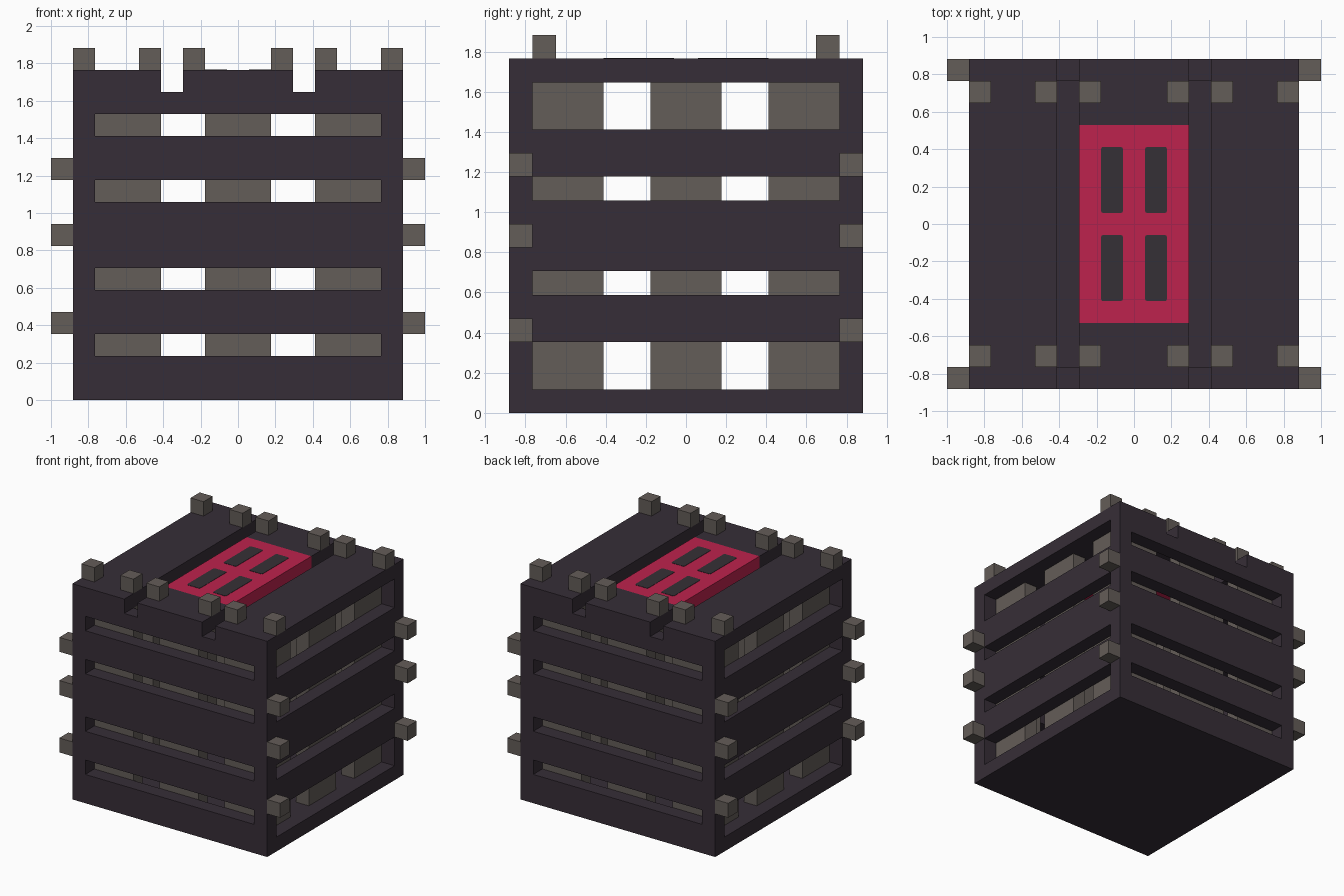
import bpy
import bmesh
from mathutils import Vector

cube = bpy.data.objects.get("Cube")
if cube:
    bpy.data.objects.remove(cube, do_unlink=True)

U = 2 / 17          # one module; every part sits on this grid


def material(name, rgb):
    m = bpy.data.materials.new(name)
    m.use_nodes = True
    m.diffuse_color = (*rgb, 1)
    m.node_tree.nodes["Principled BSDF"].inputs["Base Color"].default_value = (*rgb, 1)
    return m


DARK = material("dark plum", (0.037, 0.027, 0.038))
GREY = material("warm grey", (0.127, 0.109, 0.098))
RED = material("crimson", (0.51, 0.016, 0.075))
CHARCOAL = material("charcoal", (0.036, 0.030, 0.037))


def finish(name, bm, mat):
    mesh = bpy.data.meshes.new(name)
    bm.to_mesh(mesh)
    bm.free()
    mesh.materials.append(mat)
    obj = bpy.data.objects.new(name, mesh)
    bpy.context.collection.objects.link(obj)
    return obj


def box(name, lo, hi, mat, round_corners=0):
    """Box between two corners given in modules."""
    bm = bmesh.new()
    bmesh.ops.create_cube(bm, size=1)
    lo, hi = Vector(lo) * U, Vector(hi) * U
    for v in bm.verts:
        v.co = Vector(lo[i] + (v.co[i] + 0.5) * (hi[i] - lo[i]) for i in range(3))
    if round_corners:
        upright = [e for e in bm.edges
                   if (e.verts[0].co - e.verts[1].co).xy.length < 1e-6]
        bmesh.ops.bevel(bm, geom=upright, offset=round_corners, segments=3,
                        profile=0.5, affect='EDGES')
    return finish(name, bm, mat)


def solid_from_cells(name, cuts, is_solid, mat):
    """Closed mesh around all grid cells whose centre passes the rule."""
    bm = bmesh.new()
    verts = {}

    def vert(idx):
        if idx not in verts:
            verts[idx] = bm.verts.new([cuts[a][idx[a]] * U for a in range(3)])
        return verts[idx]

    def filled(idx):
        if any(i < 0 or i >= len(cuts[a]) - 1 for a, i in enumerate(idx)):
            return False
        return is_solid(*[(cuts[a][i] + cuts[a][i + 1]) / 2 for a, i in enumerate(idx)])

    nx, ny, nz = (len(c) - 1 for c in cuts)
    for cell in ((i, j, k) for i in range(nx) for j in range(ny) for k in range(nz)):
        if not filled(cell):
            continue
        for axis in range(3):
            for side in (0, 1):
                near = list(cell)
                near[axis] += 2 * side - 1
                if filled(tuple(near)):
                    continue
                b, c = (axis + 1) % 3, (axis + 2) % 3
                ring = []
                for db, dc in ((0, 0), (1, 0), (1, 1), (0, 1)):
                    p = list(cell)
                    p[axis] += side
                    p[b] += db
                    p[c] += dc
                    ring.append(vert(tuple(p)))
                bm.faces.new(ring if side else ring[::-1])
    return finish(name, bm, mat)


# Crate shell: hollow box with slotted walls, two lid grooves and a panel opening
def shell_rule(x, y, z):
    ax, ay = abs(x), abs(y)
    if z < 1:
        return True                                   # floor
    if z > 14:                                        # lid planks
        return not (2.5 < ax < 3.5) and not (ax < 2.5 and ay < 4.5)
    middle_slot = 5 < z < 6 or 9 < z < 10
    if ay > 6.5:                                      # front and back walls
        return ax > 6.5 or not (middle_slot or 2 < z < 3 or 12 < z < 13)
    if ax > 6.5:                                      # side walls
        return not (middle_slot or z < 3 or z > 12)
    return False


solid_from_cells("crate_shell",
                 ([-7.5, -6.5, -3.5, -2.5, 2.5, 3.5, 6.5, 7.5],
                  [-7.5, -6.5, -4.5, 4.5, 6.5, 7.5],
                  [0, 1, 2, 3, 5, 6, 9, 10, 12, 13, 14, 15]),
                 shell_rule, DARK)


# Inner lining: vertical boards at each corner and at the middle of each wall
def lining_rule(x, y, z):
    ax, ay = abs(x), abs(y)
    return max(ax, ay) > 5.5 and not any(1.5 < a < 3.5 for a in (ax, ay))


lining_cuts = [-6.5, -5.5, -3.5, -1.5, 1.5, 3.5, 5.5, 6.5]
solid_from_cells("inner_lining_boards", (lining_cuts, lining_cuts, [1, 14]),
                 lining_rule, GREY)

# Red lid panel with four dark rounded inlays
box("lid_panel", (-2.5, -4.5, 14), (2.5, 4.5, 15), RED)
for sx in (-1, 1):
    for sy in (-1, 1):
        box("lid_panel_inlay", (sx - 0.5, 2 * sy - 1.5, 14.98),
            (sx + 0.5, 2 * sy + 1.5, 15.02), CHARCOAL, round_corners=0.012)

# Pegs on the lid planks and at the ends of the side walls
for sx in (-1, 1):
    for sy in (-1, 1):
        for x in (2, 4, 7):
            box("lid_peg", (sx * x - 0.5, sy * 6 - 0.5, 15),
                (sx * x + 0.5, sy * 6 + 0.5, 16), GREY)
        for z in (3, 7, 10):
            box("side_peg", (sx * 8 - 0.5, sy * 7 - 0.5, z),
                (sx * 8 + 0.5, sy * 7 + 0.5, z + 1), GREY)
